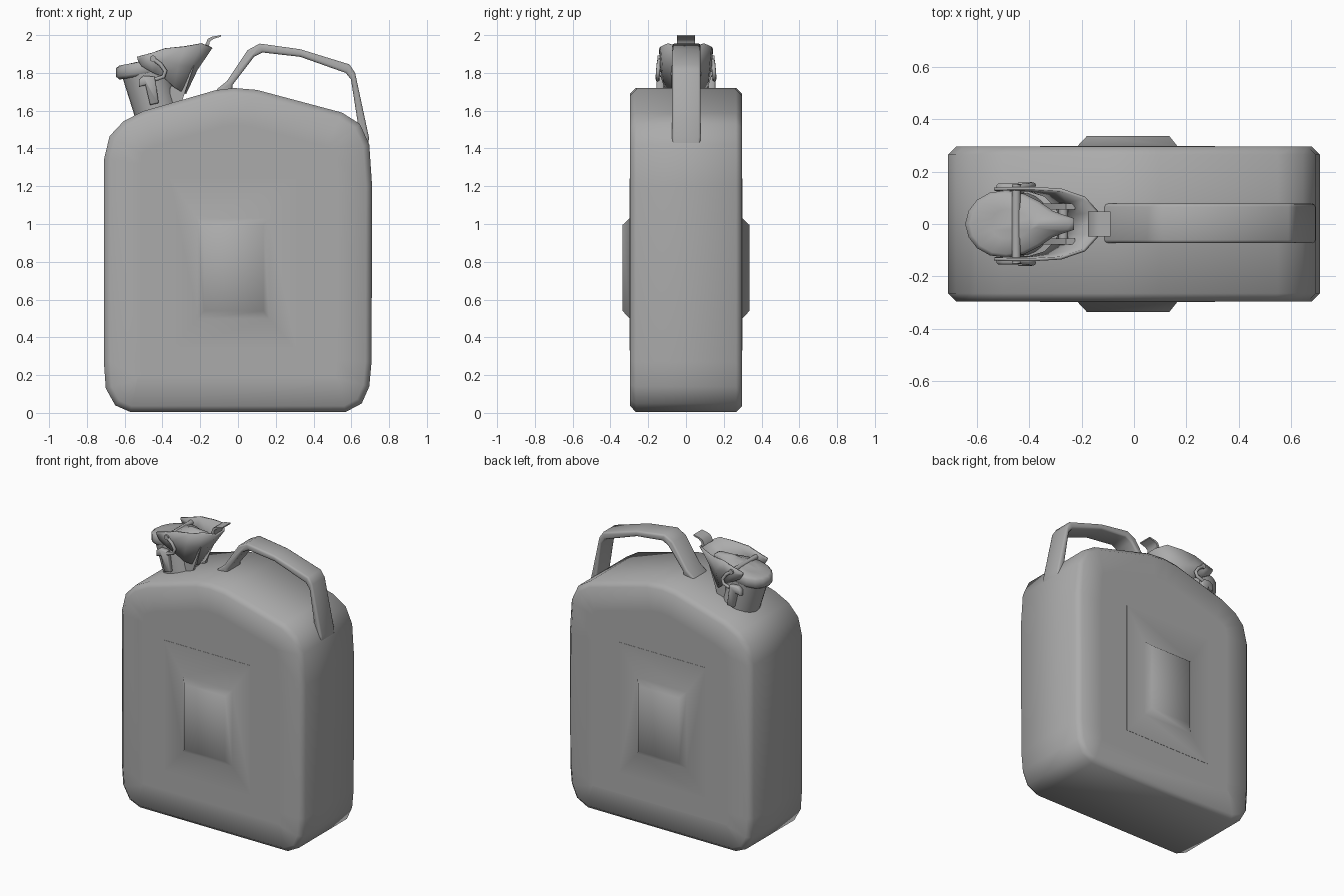
import bpy, bmesh, math
from mathutils import Vector

if "Cube" in bpy.data.objects:
    bpy.data.objects.remove(bpy.data.objects["Cube"])

# Dark grey paint for every part
paint = bpy.data.materials.new("dark_grey_paint")
paint.diffuse_color = (.41, .41, .41, 1)
paint.use_nodes = True
paint.node_tree.nodes["Principled BSDF"].inputs["Base Color"].default_value = paint.diffuse_color


def finish(bm, name, angle=50):
    bmesh.ops.recalc_face_normals(bm, faces=bm.faces[:])
    me = bpy.data.meshes.new(name)
    bm.to_mesh(me)
    bm.free()
    me.materials.append(paint)
    ob = bpy.data.objects.new(name, me)
    bpy.context.collection.objects.link(ob)
    bpy.ops.object.select_all(action='DESELECT')
    ob.select_set(True)
    bpy.context.view_layer.objects.active = ob
    bpy.ops.object.shade_smooth_by_angle(angle=math.radians(angle))
    return ob


def prism(name, pts, y0, y1, bevel=0.0, segments=1, inset=0.0, angle=50):
    """Extrude an x-z outline along y, rounding the rims of both end faces."""
    bm = bmesh.new()
    a = [bm.verts.new((x, y0, z)) for x, z in pts]
    b = [bm.verts.new((x, y1, z)) for x, z in pts]
    n = len(pts)
    caps = [bm.faces.new(a), bm.faces.new(b[::-1])]
    for i in range(n):
        j = (i + 1) % n
        bm.faces.new((a[i], b[i], b[j], a[j]))
    bmesh.ops.recalc_face_normals(bm, faces=bm.faces[:])
    if bevel:
        rim = [e for f in caps for e in f.edges]
        bmesh.ops.bevel(bm, geom=rim, offset=bevel, segments=segments,
                        profile=0.5, affect='EDGES')
    if inset:
        bm.normal_update()
        big = [f for f in bm.faces if len(f.verts) == n]
        bmesh.ops.inset_individual(bm, faces=big, thickness=inset)
    return finish(bm, name, angle)


def loft(name, rings, capped=True, angle=40, closed=True):
    """Skin a list of equal-length point rings."""
    bm = bmesh.new()
    vs = [[bm.verts.new(p) for p in r] for r in rings]
    n = len(rings[0])
    for r, s in zip(vs, vs[1:]):
        for i in range(n if closed else n - 1):
            j = (i + 1) % n
            bm.faces.new((r[i], r[j], s[j], s[i]))
    if capped:
        bm.faces.new(vs[0])
        bm.faces.new(vs[-1])
    return finish(bm, name, angle)


def tube(name, p0, p1, r0, r1, sides):
    p0, p1 = Vector(p0), Vector(p1)
    q = (p1 - p0).to_track_quat('Z', 'Y')
    rings = []
    for p, r in ((p0, r0), (p1, r1)):
        rings.append([p + q @ Vector((r * math.cos(t), r * math.sin(t), 0))
                      for t in (math.tau * i / sides for i in range(sides))])
    return loft(name, rings)


# Can body
body = [(-.57, .005), (.57, .005), (.655, .05), (.695, .14), (.707, .27),
        (.71, 1.2), (.695, 1.42), (.645, 1.53), (.55, 1.59), (.10, 1.71),
        (-.02, 1.72), (-.12, 1.708), (-.5, 1.598), (-.605, 1.545), (-.68, 1.465),
        (-.71, 1.34), (-.71, .27), (-.70, .13), (-.65, .04)]
prism("can_body", body, -.297, .297, bevel=.032, segments=1, inset=.16)


# Raised panels on both broad faces, blending softly into the sheet metal
def rect(x0, x1, z0, z1, y):
    return [(x0, y, z0), (x1, y, z0), (x1, y, z1), (x0, y, z1)]


for side, s in (("front", -1), ("back", 1)):
    loft(side + "_panel", [rect(-.36, .31, .33, 1.24, .285 * s),
                           rect(-.36, .31, .33, 1.24, .2985 * s),
                           rect(-.215, .165, .50, 1.03, .2985 * s),
                           rect(-.18, .135, .54, .995, .336 * s)], angle=60)

# Carrying handle
handle = [(-.12, 1.69), (-.11, 1.715), (-.06, 1.755), (.05, 1.92), (.115, 1.955),
          (.33, 1.925), (.59, 1.845), (.62, 1.80), (.693, 1.46), (.69, 1.40),
          (.65, 1.42), (.635, 1.53), (.598, 1.765), (.57, 1.80), (.33, 1.885),
          (.13, 1.908), (.085, 1.885), (-.03, 1.735), (-.03, 1.70)]
prism("carrying_handle", handle, -.073, .078, bevel=.012, segments=2)

# Filler neck
tube("filler_neck", (-.42, 0, 1.57), (-.492, 0, 1.805), .121, .123, 24)

# Teardrop cap with a tongue under the lever
half = [(-.645, 0), (-.632, .05), (-.6, .092), (-.55, .12), (-.49, .128),
        (-.42, .115), (-.36, .085), (-.31, .05), (-.26, .032), (-.23, .022)]
outline = half + [(x, -y) for x, y in half[:0:-1]]


def cap_ring(scale, lift):
    return [(-.47 + (x + .47) * scale, y * scale, 1.785 + .16 * (x + .64) + lift)
            for x, y in outline]


loft("cap", [cap_ring(.9, -.02), cap_ring(1, -.005), cap_ring(1, .042),
             cap_ring(.9, .055), cap_ring(.45, .065)], angle=60)

# Flared U-shaped locking lever: top rim, waist and bottom rim
top = [(-.535, .134, 1.885), (-.46, .136, 1.905), (-.385, .136, 1.93),
       (-.28, .130, 1.94), (-.19, .10, 1.955), (-.14, .045, 1.935)]
low = [(-.51, .132, 1.835), (-.45, .130, 1.80), (-.40, .128, 1.78),
       (-.34, .11, 1.725), (-.30, .07, 1.70), (-.28, .035, 1.69)]


def mirrored(pts):
    return pts + [(x, -y, z) for x, y, z in pts[::-1]]


mid = [tuple((a + b) / 2 + d for a, b, d in zip(p, q, (-.008, 0, .008)))
       for p, q in zip(top, low)]
lever = loft("locking_lever", [mirrored(top), mirrored(mid), mirrored(low)],
             capped=False, closed=False, angle=60)
mod = lever.modifiers.new("thickness", 'SOLIDIFY')
mod.thickness = .012
mod.offset = 0

# Thumb tab at the lever tip
prism("thumb_tab", [(-.175, 1.945), (-.16, 1.98), (-.135, 1.992), (-.09, 2.0),
                    (-.09, 1.992), (-.13, 1.98), (-.15, 1.965), (-.155, 1.93)],
      -.047, .047)

# Hinge bracket between neck and lever
for s in (-1, 1):
    prism("hinge_cheek", [(-.36, 1.62), (-.30, 1.64), (-.225, 1.86),
                          (-.26, 1.87), (-.36, 1.72)], s * .055, s * .078)
tube("hinge_pin", (-.27, -.08, 1.80), (-.27, .08, 1.80), .018, .018, 10)

# Cross rod over the cap, with side hooks and wire loops
tube("cross_rod", (-.45, -.15, 1.875), (-.45, .15, 1.875), .017, .017, 10)
hook = [(-.525, 1.765), (-.50, 1.785), (-.44, 1.78), (-.42, 1.64), (-.465, 1.63),
        (-.49, 1.735), (-.525, 1.725)]
for s in (-1, 1):
    prism("side_hook", hook, s * .115, s * .155, bevel=.007)
    cu = bpy.data.curves.new("wire_loop", 'CURVE')
    cu.dimensions = '3D'
    cu.bevel_depth = .011
    cu.bevel_resolution = 2
    cu.use_fill_caps = True
    cu.materials.append(paint)
    sp = cu.splines.new('POLY')
    path = [(-.45, .14, 1.875), (-.41, .145, 1.845), (-.385, .148, 1.81),
            (-.395, .15, 1.78), (-.44, .15, 1.765)]
    sp.points.add(len(path) - 1)
    for p, (x, y, z) in zip(sp.points, path):
        p.co = (x, y * s, z, 1)
    bpy.context.collection.objects.link(bpy.data.objects.new("wire_loop", cu))
